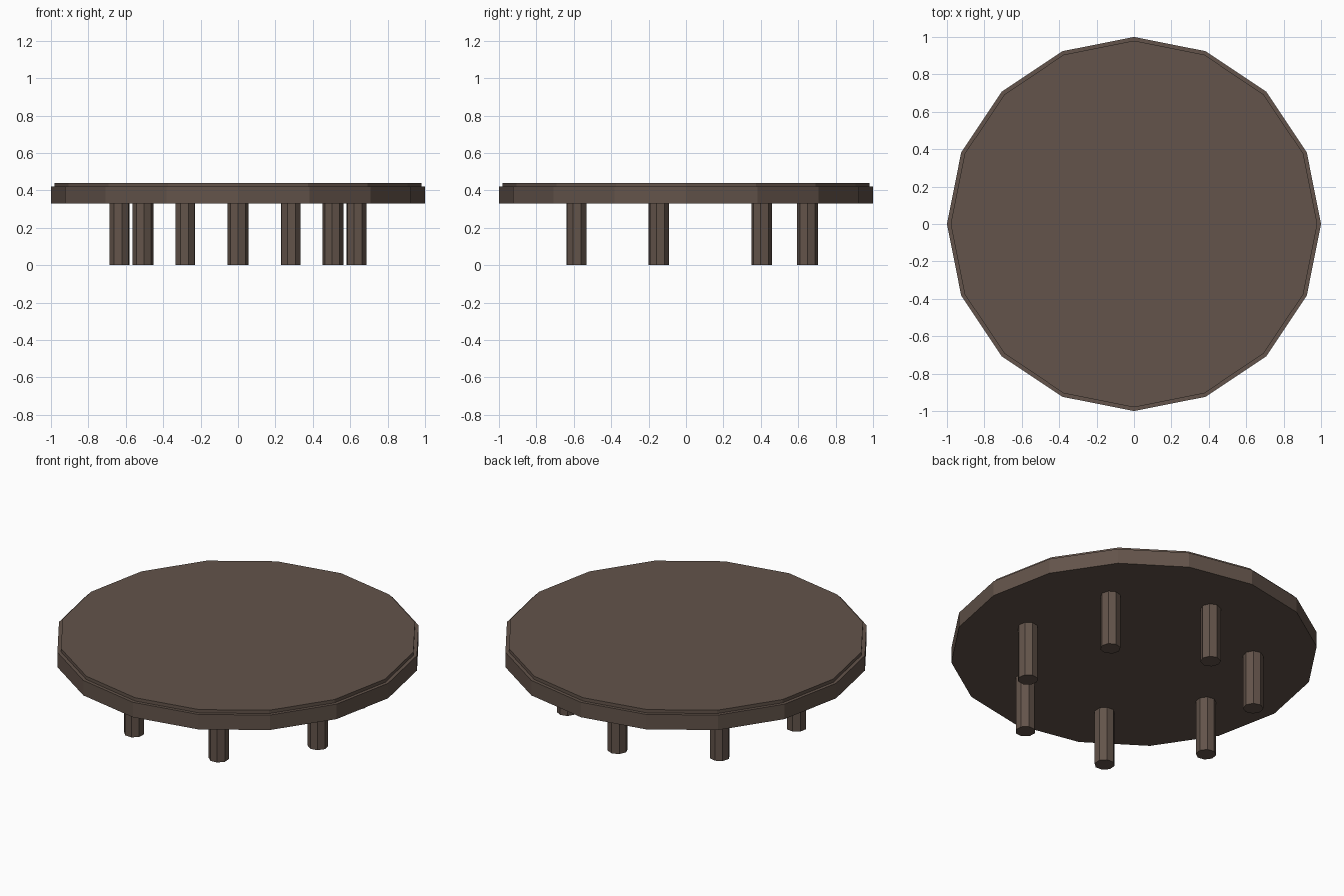
import bpy, math

if "Cube" in bpy.data.objects:
    bpy.data.objects.remove(bpy.data.objects["Cube"])

wood = bpy.data.materials.new("dark brown wood")
wood.diffuse_color = (0.125, 0.088, 0.069, 1)
wood.use_nodes = True
wood.node_tree.nodes["Principled BSDF"].inputs["Base Color"].default_value = wood.diffuse_color


def prism(name, sides, radius, z0, z1, x=0, y=0, turn=0):
    """Upright flat-shaded prism with its first corner at angle `turn`."""
    ring = [(radius * math.cos(turn + math.tau * i / sides),
             radius * math.sin(turn + math.tau * i / sides)) for i in range(sides)]
    verts = [(px, py, z0) for px, py in ring] + [(px, py, z1) for px, py in ring]
    faces = [(i, (i + 1) % sides, sides + (i + 1) % sides, sides + i) for i in range(sides)]
    faces += [tuple(reversed(range(sides))), tuple(range(sides, 2 * sides))]
    mesh = bpy.data.meshes.new(name)
    mesh.from_pydata(verts, [], faces)
    mesh.materials.append(wood)
    obj = bpy.data.objects.new(name, mesh)
    obj.location = (x, y, 0)
    bpy.context.collection.objects.link(obj)


# Sixteen-sided table top with a slightly smaller top plate
prism("table_top", 16, 1.0, 0.33, 0.42)
prism("top_plate", 16, 0.98, 0.42, 0.44)

# Seven octagonal legs in a ring, each turned to face outwards
LEGS = 7
for i in range(LEGS):
    a = math.pi / 2 + math.tau * i / LEGS
    prism(f"leg_{i + 1}", 8, 0.056, 0, 0.33, 0.65 * math.cos(a), 0.65 * math.sin(a), a)
